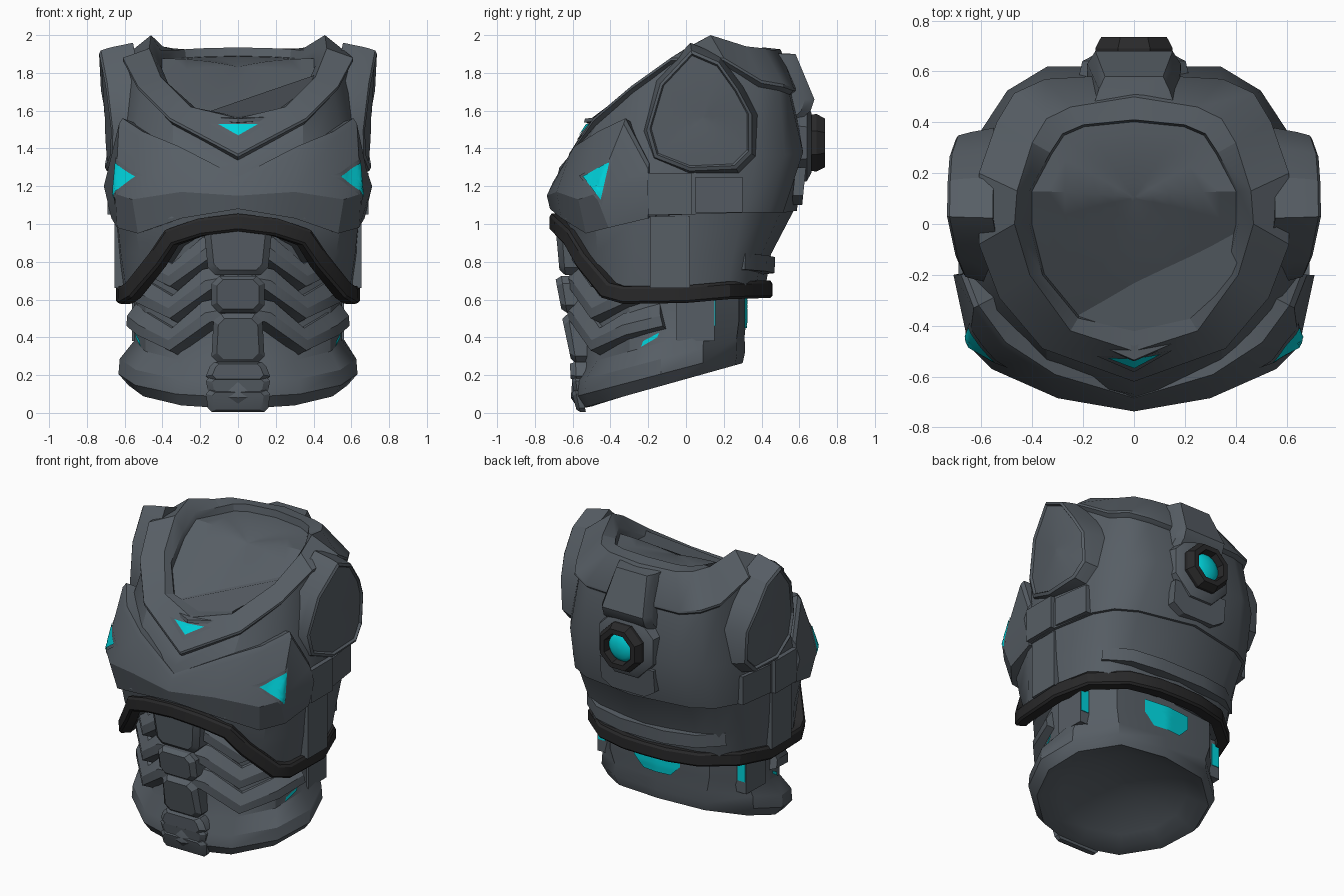
import bpy, bmesh, math
from mathutils import Vector as V
from mathutils.bvhtree import BVHTree

if "Cube" in bpy.data.objects:
    bpy.data.objects.remove(bpy.data.objects["Cube"])


def material(name, rgb):
    m = bpy.data.materials.new(name)
    m.diffuse_color = (*rgb, 1)
    m.use_nodes = True
    m.node_tree.nodes["Principled BSDF"].inputs["Base Color"].default_value = m.diffuse_color
    return m


GREY = material("slate_grey", (0.095, 0.112, 0.13))
DARK = material("black_trim", (0.022, 0.022, 0.023))
CYAN = material("cyan_glow", (0.0, 0.66, 0.72))


def flip(pts):
    return [V((-p[0], p[1], p[2])) for p in pts]


def full(half):
    """Closed ring from a half outline running front centre to back centre."""
    half = [V(p) for p in half]
    if len(half) == 8:  # round off the rear corner of the torso
        m = (half[5] + half[6]) / 2
        half.insert(6, V((m.x * 1.06, m.y * 1.06, m.z)))
    return half + flip(half[-2:0:-1])


def scaled(ring, s, dz=0.0):
    return [V((p[0] * s, p[1] * s, p[2] + dz)) for p in ring]


def finish(name, bm, mat, angle):
    me = bpy.data.meshes.new(name)
    bm.to_mesh(me)
    bm.free()
    ob = bpy.data.objects.new(name, me)
    bpy.context.collection.objects.link(ob)
    me.materials.append(mat)
    bpy.ops.object.select_all(action='DESELECT')
    ob.select_set(True)
    bpy.context.view_layer.objects.active = ob
    bpy.ops.object.shade_smooth_by_angle(angle=math.radians(angle))
    return ob


def loft(name, rings, mat=GREY, loop=False, caps=True, angle=30):
    bm = bmesh.new()
    rows = [[bm.verts.new(p) for p in r] for r in rings]
    n = len(rows[0])
    for a, b in zip(rows, rows[1:] + (rows[:1] if loop else [])):
        for i in range(n):
            j = (i + 1) % n
            bm.faces.new((a[i], a[j], b[j], b[i]))
    if caps and not loop:
        bm.faces.new(rows[0][::-1])
        bm.faces.new(rows[-1])
    bmesh.ops.recalc_face_normals(bm, faces=bm.faces)
    return finish(name, bm, mat, angle)


def pair(name, rings, mat=GREY, **kw):
    loft("right_" + name, rings, mat, **kw)
    loft("left_" + name, [flip(r) for r in rings], mat, **kw)


def sweep_rings(path, profile, loop=False):
    """Carry an (outward, up) profile along a path round the body."""
    path, out, n = [V(p) for p in path], [], len(path)
    for i, p in enumerate(path):
        a = path[i - 1] if i or loop else p
        b = path[(i + 1) % n] if i < n - 1 or loop else p
        t = (b - a).normalized()
        o = V((p.x, p.y, 0))
        o = (o - t * o.dot(t)).normalized()
        u = t.cross(o)
        u = u if u.z > 0 else -u
        out.append([p + o * q + u * w for q, w in profile])
    return out


def bowl(rim, push, steps=6):
    """Rings shrinking to the centre of a rim, dished or domed along push."""
    c = sum(rim, V()) / len(rim)
    return [[p.lerp(c, k) + V(push) * (1 - (1 - k) ** 2) for p in rim]
            for k in [i / steps * 0.97 for i in range(1, steps + 1)]]


def plate(name, stack, bulge=0.03, c=0.04, depth=0.12):
    """Chamfered front plate; stack = (half width, y, z) bottom and top."""
    (w0, y0, z0), (w1, y1, z1) = stack
    h = z1 - z0
    o = [(-w0 + c, z0), (w0 - c, z0), (w0, z0 + c), (w1, z1 - c), (w1 - c, z1), (-w1 + c, z1), (-w1, z1 - c),
         (-w0, z0 + c)]

    def ring(k, dy):
        mid = (z0 + z1) / 2
        return [V((x * k, y0 + (y1 - y0) * (z - z0) / h + dy, mid + (z - mid) * k)) for x, z in o]
    loft(name, [ring(1, depth), ring(1, 0), ring(0.8, -bulge)])


def decal(name, target, pts, axis, mat=CYAN, lift=0.007):
    """Thin polygon draped on a surface; axis is the direction looked along."""
    tree = BVHTree.FromObject(target, bpy.context.evaluated_depsgraph_get())
    d, bm = V(axis), bmesh.new()
    bm.faces.new([bm.verts.new(p) for p in pts])
    bmesh.ops.poke(bm, faces=bm.faces[:])
    bmesh.ops.subdivide_edges(bm, edges=bm.edges[:], cuts=5, use_grid_fill=True)
    for v in bm.verts:
        hit, nor = tree.ray_cast(v.co - d * 2, d)[:2]
        if hit:
            v.co = hit + nor * (lift if nor.dot(d) < 0 else -lift)
    bm.normal_update()
    if sum(f.normal.dot(d) for f in bm.faces) > 0:
        bmesh.ops.reverse_faces(bm, faces=bm.faces[:])
    return finish(name, bm, mat, 40)


# Abdomen with flared belt and dished underside
B = [(0, -.57), (.3, -.5), (.5, -.33), (.58, -.12), (.52, .09), (.32, .26), (0, .3)]
W = [(0, -.57), (.3, -.47), (.49, -.3), (.55, -.1), (.53, .1), (.37, .28), (0, .32)]
slope = lambda y: 0.02 + 0.28 * (y + 0.57)
base = full([(x, y, slope(y)) for x, y in B][:7])
hip = full([(x * 1.08, y * 1.05 - 0.005, slope(y) + 0.14) for x, y in B])
waist0 = full([(x, y, slope(y) + 0.23) for x, y in W])
waist1 = full([(x, y, 0.64) for x, y in W])
waist2 = full([(x * .93, y * (1.07 if y < 0 else .95), 0.98) for x, y in W])
inner = scaled(base, 0.87, 0.015)
abdomen = loft("abdomen", bowl(inner, (0, 0, 0.1))[::-1] + [inner, base, scaled(hip, 1.01, -0.08), hip,
                                                          waist0, waist1, waist2])

# Chevron ribs
rib = [(-.05, .085), (.0, .08), (.045, .015), (.045, -.04), (-.05, -.075)]
for i, z in enumerate((0.86, 0.69, 0.52)):
    path = [(.08, -.585, z + .01), (.15, -.565, z), (.34, -.465, z - .15), (.49, -.31, z - .07), (.545, -.12, z - .02)]
    pair("rib_%d" % (i + 1), sweep_rings(path, rib))

# Spine plates and stepped belt buckle
plate("upper_spine_plate", [(.16, -.64, .73), (.18, -.66, 1.0)])
plate("middle_spine_plate", [(.14, -.63, .53), (.14, -.66, .725)])
plate("lower_spine_plate", [(.14, -.58, .26), (.13, -.625, .525)])
plate("buckle_top", [(.17, -.58, .17), (.15, -.585, .27)], c=.025, depth=.06)
plate("buckle_middle", [(.16, -.575, .105), (.17, -.585, .185)], c=.015, bulge=.02, depth=.06)
plate("buckle_bottom", [(.16, -.56, .005), (.17, -.585, .12)], c=.02, bulge=.02, depth=.03)

# Lower torso shell behind the trim
hem = full([(0, -.67, 1.0), (.34, -.6, .92), (.48, -.47, .75), (.59, -.3, .64), (.62, 0, .64), (.54, .22, .65),
            (.34, .37, .66), (0, .42, .66)])
pinch = full([(0, -.68, 1.03), (.34, -.61, .96), (.52, -.47, .85), (.62, -.27, .84), (.64, 0, .84), (.56, .25, .84),
              (.36, .4, .84), (0, .45, .84)])
ledge = full([(0, -.7, 1.08), (.34, -.62, 1.03), (.55, -.48, 1.02), (.64, -.25, 1.04), (.65, 0, 1.05),
              (.58, .3, 1.06), (.38, .5, 1.06), (0, .57, 1.07)])
loft("lower_torso", [scaled(hem, .86), hem, pinch, ledge])

# Upper torso shell
mid = full([(0, -.67, 1.3), (.34, -.6, 1.3), (.58, -.42, 1.28), (.66, -.2, 1.28), (.66, .05, 1.3), (.6, .37, 1.35),
            (.34, .62, 1.38), (0, .62, 1.38)])
collar = full([(0, -.62, 1.37), (.36, -.49, 1.56), (.53, -.29, 1.73), (.61, -.08, 1.88), (.61, .2, 1.88),
               (.54, .4, 1.76), (.35, .57, 1.72), (0, .59, 1.72)])
upper = loft("upper_torso", [scaled(ledge, .96), scaled(ledge, 1.03), mid, scaled(collar, .96, -.03)])

# Collar plate and neck opening
rim_out = full([(0, -.5, 1.56), (.25, -.42, 1.62), (.41, -.2, 1.78), (.47, 0, 1.93), (.46, .13, 2.0),
                (.4, .32, 1.94), (.25, .46, 1.92), (0, .5, 1.925)])
rim_in = full([(0, -.42, 1.57), (.22, -.37, 1.61), (.36, -.2, 1.72), (.41, 0, 1.84), (.41, .13, 1.92),
               (.33, .28, 1.92), (.2, .39, 1.93), (0, .41, 1.935)])
neck = scaled(rim_in, .98, -.045)
collar_ob = loft("collar", [scaled(collar, .93, -.05), scaled(collar, 1.0, -.015), collar, rim_out, rim_in, neck]
                 + bowl(neck, (0, .03, .05)))
brow = [(.16, -.45, 1.555), (0, -.52, 1.545), (-.16, -.45, 1.555)]
loft("collar_brow", sweep_rings(brow, [(-.04, .02), (.015, .012), (.02, -.008), (-.04, -.012)]))
decal("collar_recess", collar_ob, [(-.15, 0, 1.53), (0, 0, 1.435), (.15, 0, 1.53)], (0, 1, 0), GREY, .004)
decal("collar_light", collar_ob, [(-.105, 0, 1.525), (0, 0, 1.465), (.105, 0, 1.525)], (0, 1, 0), CYAN, .009)

# Bulging chest plate, lofted across from side to side
low = [(0, -.72, 1.08), (.3, -.66, 1.03), (.53, -.53, .95), (.64, -.41, .98), (.67, -.2, 1.03)]
belly = [(0, -.737, 1.15), (.3, -.685, 1.17), (.56, -.57, 1.13), (.65, -.48, 1.16), (.71, -.2, 1.2)]
lip = [(0, -.705, 1.22), (.32, -.61, 1.38), (.52, -.48, 1.46), (.63, -.33, 1.53), (.68, -.2, 1.29)]
cols = []
for a, b, c in zip(low, belly, lip):
    a, b, c = V(a), V(b), V(c)
    top = V((c.x * .97, c.y * .97, c.z + .03))
    cols.append([V((a.x * .88, a.y * .88, a.z + .02)), a, b, c, top, V((c.x * .84, c.y * .84, c.z))])
chest = loft("chest_plate", [flip(r) for r in cols[:0:-1]] + cols, angle=25)
tri = [V((0, -.54, 1.25)), V((0, -.405, 1.325)), V((0, -.45, 1.13))]
mid_tri = sum(tri, V()) / 3
for s, side in ((1, "right"), (-1, "left")):
    for part, k, mat, lift in (("frame", 1.3, GREY, .004), ("light", 1.0, CYAN, .009)):
        decal(side + "_chest_" + part, chest, [mid_tri.lerp(p, k) for p in tri], (-s, 0, 0), mat, lift)

# Side panels under the arms
for name, y0, y1, z0, z1, x in (("arm_panel", -.2, .03, 1.05, 1.27, .69), ("flank_panel", -.19, .02, .66, 1.04, .655),
                                ("rear_arm_panel", .05, .3, 1.06, 1.25, .67)):
    drop = .035 if y1 > .1 else 0
    quad = [(y0, z0, 0), (y1, z0, drop), (y1, z1, drop), (y0, z1, 0)]
    pair(name, [[V((r - d, y, z)) for y, z, d in quad] for r in (.52, x)])

# Domed shoulder caps
S = [(.03, 1.91), (.17, 1.85), (.27, 1.71), (.34, 1.58), (.34, 1.38), (.26, 1.3), (.02, 1.29), (-.16, 1.36),
     (-.2, 1.5), (-.13, 1.74)]


def cap(k, x, lean=.05):
    return [V((x + lean * (z - 1.6) - .25 * max(0, abs(y - .12) - .15), .07 + (y - .07) * k, 1.6 + (z - 1.6) * k))
            for y, z in S]


rim = cap(.94, .705)
pair("shoulder_cap", [cap(1.16, .54), cap(1.08, .66), cap(1.03, .71), cap(.97, .72), rim] + bowl(rim, (.015, 0, 0)))

# Dark hem trim round the whole waist
trim = full([(0, -.7, 1.01), (.2, -.675, .985), (.36, -.62, .93), (.44, -.55, .81), (.57, -.42, .65), (.61, -.33, .625),
             (.625, 0, .63), (.55, .22, .65), (.36, .38, .655), (.16, .43, .655), (0, .435, .655)])
loft("hem_trim", sweep_rings(trim, [(-.05, .045), (.012, .045), (.022, .03), (.022, -.035), (.01, -.048),
                                    (-.05, -.048)], True), DARK, loop=True)

# Spine block on the upper back
side = [(.42, 1.8), (.48, 1.905), (.58, 1.9), (.68, 1.66), (.66, 1.6), (.55, 1.5)]
wid = [.15, .15, .12, .16, .16, .16]
loft("spine_block", [[V((s * w * k, y - d, z)) for (y, z), w in zip(side, wid)]
                     for s, k, d in ((-1, 1.15, .05), (-1, .95, 0), (1, .95, 0), (1, 1.15, .05))])


# Round back light with housing
def disc(r, y, n=8):
    return [V((r * math.cos(a), y, 1.43 + r * math.sin(a)))
            for a in [(i + .5) * math.tau / n for i in range(n)]]


loft("back_light_housing", [disc(.24, .56), disc(.22, .64), disc(.17, .665)])
loft("back_light_ring", [disc(.155, .62), disc(.165, .69), disc(.14, .735), disc(.105, .735), disc(.095, .68)], DARK,
     caps=False)
loft("back_light", [disc(.1 * math.cos(t), .675 + .04 * math.sin(t), 16) for t in (0, .4, .8, 1.2, 1.5)], CYAN, angle=60)

# Stepped plates on the lower back
loft("back_plate", [[V((x, y + d, z)) for x, z, y in ((-.2, 1.3, .58), (.2, 1.3, .58), (.2, 1.15, .565), (.12, 1.1, .56),
                                                      (-.12, 1.1, .56), (-.2, 1.15, .565))] for d in (0, .055)])
step = [(.5, .29, .8), (.36, .4, .79), (.16, .44, .78)]
loft("back_step", sweep_rings(step + flip(step[::-1]), [(-.06, .05), (.03, .045), (.03, -.04), (-.06, -.05)]))

# Waist side panels with a light strip on the rear edge of each
pair("waist_panel", [[V(p) for p in ((x0, y, .38), (x1, y, .38), (x1, y, .64), (x0, y, .64))]
                     for x0, x1, y in ((.45, .56, -.05), (.45, .555, .15))])
pair("rear_strip", [[V(p) for p in ((.495, y, .46), (.548, y, .46), (.548, y, .61), (.495, y, .61))]
                    for y in (.149, .155)], CYAN)

# Hip and lower back lights
for s, side in ((1, "right"), (-1, "left")):
    decal(side + "_hip_light", abdomen, [(0, -.235, .35), (0, -.15, .4), (0, -.14, .425), (0, -.225, .38)], (-s, 0, 0))
decal("lower_back_light", abdomen, [(-.1, 0, .45), (.1, 0, .45), (.17, 0, .52), (.17, 0, .61), (-.17, 0, .61),
                                    (-.17, 0, .52)], (0, -1, 0))
